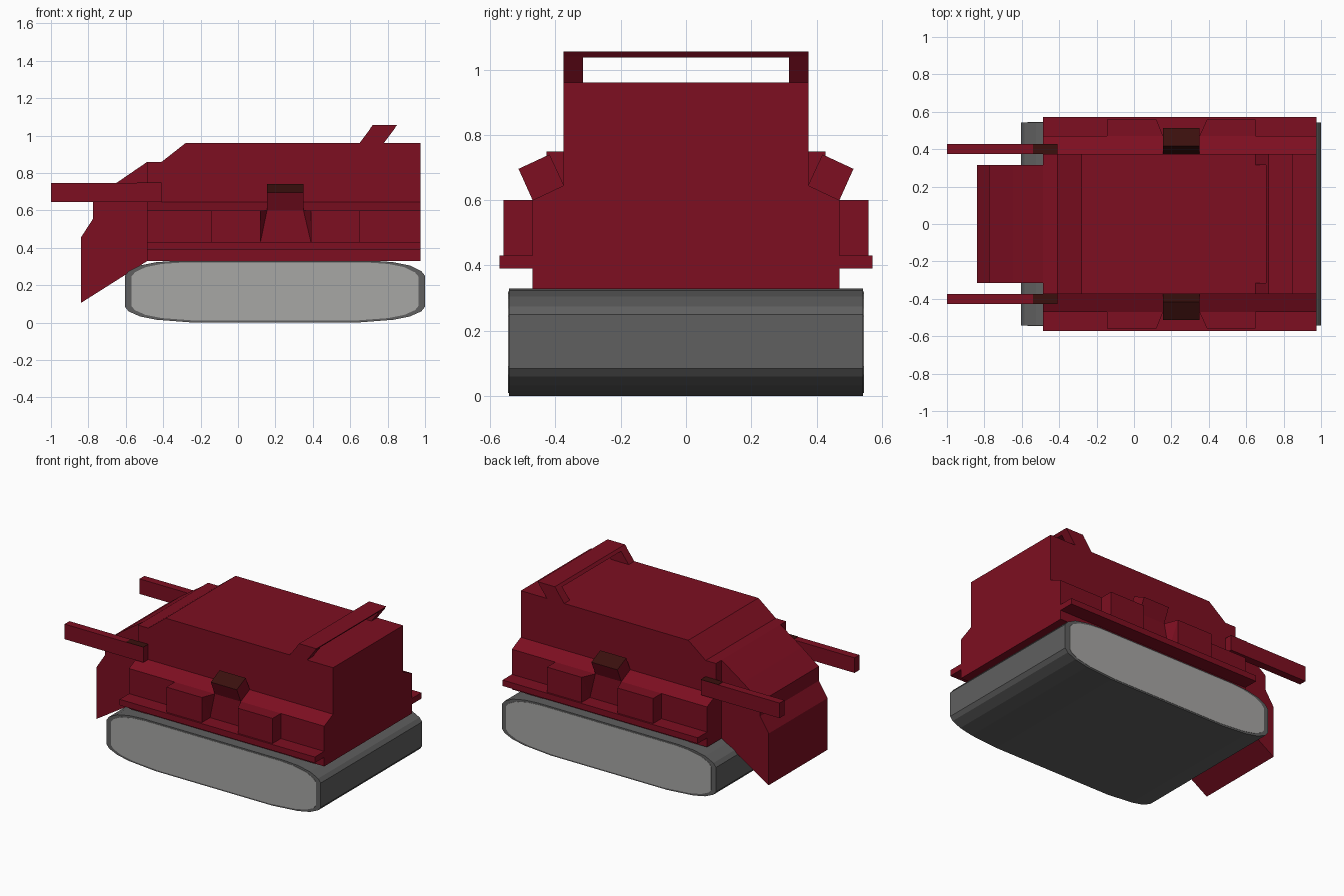
import bpy, bmesh
from mathutils import Vector

if "Cube" in bpy.data.objects:
    bpy.data.objects.remove(bpy.data.objects["Cube"])


def mat(name, col):
    m = bpy.data.materials.new(name)
    m.diffuse_color = (*col, 1)
    m.use_nodes = True
    m.node_tree.nodes["Principled BSDF"].inputs["Base Color"].default_value = m.diffuse_color
    return m


RED = mat("deep red", (0.205, 0.0045, 0.015))
BROWN = mat("dark brown", (0.042, 0.005, 0.004))
TRACK = mat("track grey", (0.115, 0.115, 0.115))
HUB = mat("light grey", (0.39, 0.385, 0.375))


def prism(name, pts, a, b, axis='Y', mats=(RED,), rule=None, tweak=None):
    """Extrude a closed profile: (x,z) along Y or (y,z) along X."""
    bm = bmesh.new()

    def place(p, t):
        return (p[0], t, p[1]) if axis == 'Y' else (t, p[0], p[1])
    lo = [bm.verts.new(place(p, a)) for p in pts]
    hi = [bm.verts.new(place(p, b)) for p in pts]
    bm.faces.new(lo)
    bm.faces.new(hi)
    n = len(pts)
    for i in range(n):
        j = (i + 1) % n
        bm.faces.new((lo[i], lo[j], hi[j], hi[i]))
    if tweak:
        for v in bm.verts:
            tweak(v)
        bmesh.ops.triangulate(bm, faces=bm.faces[:])
    bmesh.ops.recalc_face_normals(bm, faces=bm.faces[:])
    if rule:
        for f in bm.faces:
            f.material_index = rule(f)
    me = bpy.data.meshes.new(name)
    bm.to_mesh(me)
    bm.free()
    for m in mats:
        me.materials.append(m)
    ob = bpy.data.objects.new(name, me)
    bpy.context.collection.objects.link(ob)
    return ob


def rect(u0, u1, v0, v1):
    return [(u0, v0), (u1, v0), (u1, v1), (u0, v1)]


# Track block with rounded ends, and light side plates
top = [(1.0, .25), (.98, .275), (.92, .305), (.83, .323), (.73, .33),
       (-.335, .33), (-.435, .323), (-.525, .305), (-.585, .275), (-.605, .25)]
bottom = [(-.605, .085), (-.585, .06), (-.525, .033), (-.435, .015), (-.24, 0),
          (.635, 0), (.83, .015), (.92, .033), (.98, .06), (1.0, .085)]
track = top + bottom
cx, cz = 0.1975, 0.165
inner = [(cx + (x - cx) * 0.957, cz + (z - cz) * 0.94) for x, z in track]
prism("track", track, -.543, .543, mats=(TRACK,))

# Hull: lower body with sloped shoulders, upper cabin, nose plough
X0, X1 = -.487, .975
prism("lower_hull", [(-.47, .328), (.47, .328), (.47, .6), (.375, .645),
                     (-.375, .645), (-.47, .6)], X0, X1, 'X')
prism("cabin", [(X0, .64), (X1, .64), (X1, .96), (-.28, .96), (-.41, .858), (X0, .858)],
      -.375, .375)
prism("nose", [(X0, .328), (X0, .858), (-.648, .748), (-.775, .652), (-.775, .555),
               (-.84, .455), (-.84, .105)], -.315, .315)

# Rear rack: crossbar on two slanted struts
prism("rack_bar", [(.705, 1.037), (.835, 1.037), (.85, 1.055), (.72, 1.055)], -.375, .375)

for s, side in ((-1, "front"), (1, "back")):
    prism(f"{side}_track_plate", inner, s * .54, s * .545, mats=(HUB,))
    prism(f"{side}_rack_strut", [(.65, .96), (.78, .96), (.84, 1.04), (.71, 1.04)],
          s * .315, s * .375)
    # Running board along the hull
    prism(f"{side}_running_board", rect(s * .46, s * .571, .39, .43), X0, X1, 'X')

    # Two storage boxes whose facing ends lean in at the upper inner corner
    for k, (xa, xb, xt) in enumerate(((-.145, .12, .155), (.65, .39, .35))):
        def lean(v, xb=xb, xt=xt):
            if abs(v.co.x - xb) < 1e-4 and v.co.z > .59 and abs(v.co.y) < .5:
                v.co.x = xt
        prism(f"{side}_storage_box_{k + 1}", rect(s * .47, s * .559, .43, .6),
              xa, xb, 'X', tweak=lean)

    # Tilted viewing box with a dark lid
    prism(f"{side}_viewing_box", [(s * .373, .643), (s * .47, .6), (s * .513, .696),
                                  (s * .418, .74)], .155, .35, 'X', (RED, BROWN),
          lambda f: int(abs(f.normal.x) < .5 and
                        (f.normal.z > .5 or f.normal.y * s < -.5)))

    # Forward arms with a dark top pad at the root
    prism(f"{side}_arm", rect(s * .375, s * .427, .645, .747), -1.0, -.41, 'X')
    prism(f"{side}_arm_pad", rect(s * .375, s * .427, .746, .749), -.54, -.41, 'X', (BROWN,))
